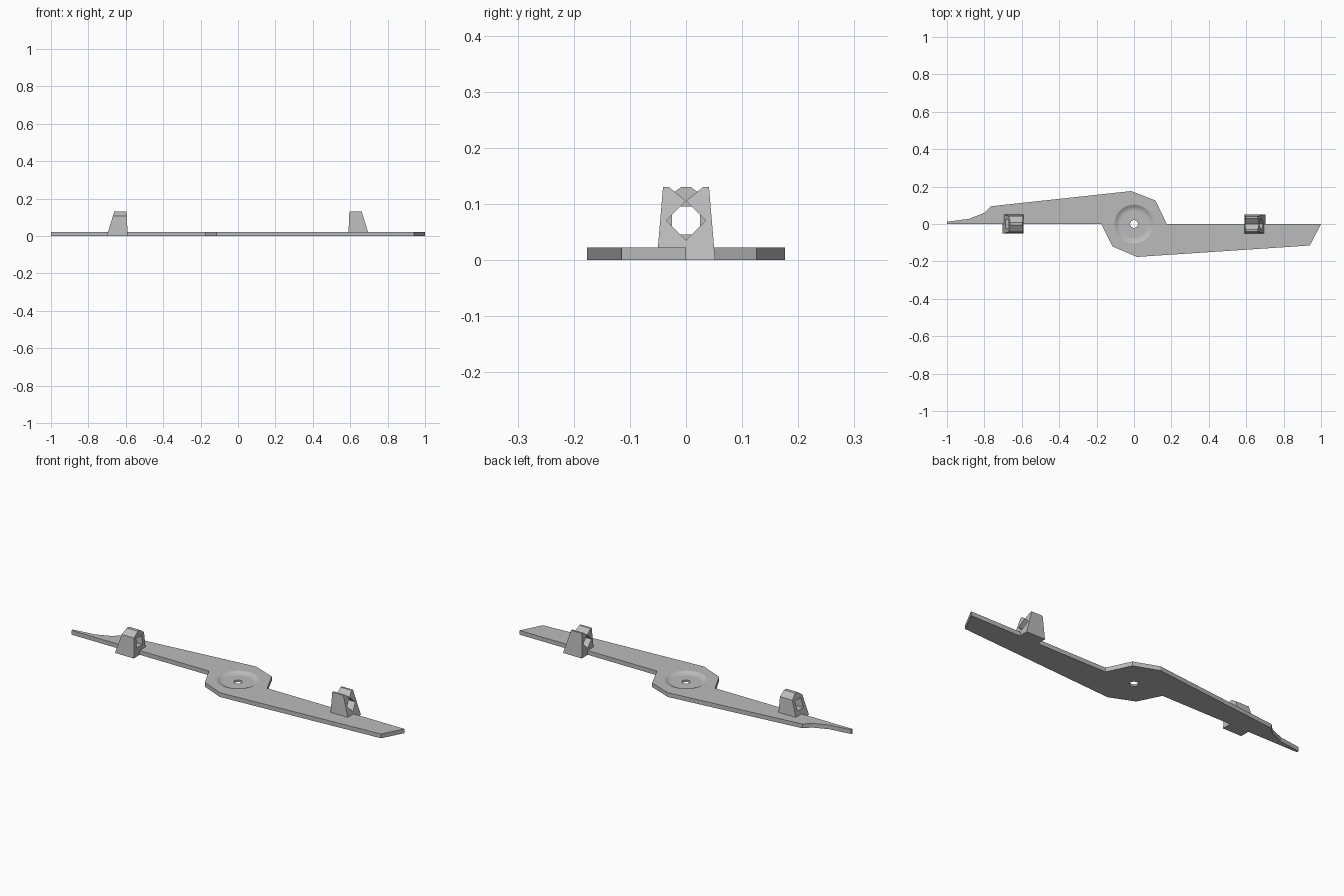
import bpy, bmesh, math
from mathutils import Vector

cube = bpy.data.objects.get("Cube")
if cube:
    bpy.data.objects.remove(cube, do_unlink=True)

grey = bpy.data.materials.new("plain grey")
grey.use_nodes = True
tone = (0.5, 0.5, 0.5, 1)
grey.diffuse_color = tone
grey.node_tree.nodes["Principled BSDF"].inputs["Base Color"].default_value = tone


def finish(name, bm):
    bmesh.ops.recalc_face_normals(bm, faces=bm.faces)
    mesh = bpy.data.meshes.new(name)
    bm.to_mesh(mesh)
    bm.free()
    mesh.materials.append(grey)
    obj = bpy.data.objects.new(name, mesh)
    bpy.context.collection.objects.link(obj)
    return obj


def prism(name, start, end):
    """Solid between two matching polygons."""
    bm = bmesh.new()
    a = [bm.verts.new(p) for p in start]
    b = [bm.verts.new(p) for p in end]
    bm.faces.new(a)
    bm.faces.new(b)
    for i in range(len(a)):
        j = (i + 1) % len(a)
        bm.faces.new((a[i], a[j], b[j], b[i]))
    return finish(name, bm)


def lathe(name, profile, steps=48):
    """Closed solid turned about the z axis."""
    bm = bmesh.new()
    rings = [[bm.verts.new((r * math.cos(t), r * math.sin(t), z))
              for t in (math.tau * k / steps for k in range(steps))]
             for r, z in profile]
    for low, high in zip(rings, rings[1:]):
        for i in range(steps):
            j = (i + 1) % steps
            bm.faces.new((low[i], low[j], high[j], high[i]))
    bm.faces.new(rings[0])
    bm.faces.new(rings[-1])
    return finish(name, bm)


def cut(target, cutter):
    mod = target.modifiers.new("cut", 'BOOLEAN')
    mod.operation = 'DIFFERENCE'
    mod.solver = 'EXACT'
    mod.object = cutter
    bpy.context.view_layer.objects.active = target
    bpy.ops.object.modifier_apply(modifier=mod.name)
    bpy.data.objects.remove(cutter, do_unlink=True)


# Flat blade with two offset arms
THICK = 0.023
outline = [(-1, 0), (-1, 0.012), (-0.88, 0.028), (-0.8, 0.06), (-0.765, 0.095),
           (-0.015, 0.176), (0.115, 0.126), (0.175, 0), (1, 0), (0.94, -0.115),
           (0.015, -0.176), (-0.115, -0.12), (-0.175, 0)]
blade = prism("blade", [(x, y, 0) for x, y in outline],
              [(x, y, THICK) for x, y in outline])

# Shallow dish and pivot hole in the hub
cut(blade, lathe("dish_cutter", [(0.074, 0.011), (0.082, 0.012), (0.09, 0.015),
                                 (0.098, 0.02), (0.104, THICK), (0.104, 0.05)]))
cut(blade, lathe("pivot_cutter", [(0.021, -0.02), (0.021, 0.05)], 24))
for face in blade.data.polygons:
    if 0.05 < face.center.xy.length < 0.105 and 0.1 < face.normal.z < 0.999:
        face.use_smooth = True


# Upright sights: a section across the blade, with the outer face leaning inward
def sight(name, side, section, hole_angle):
    def inner(z):
        return 0.59 + 0.04 * z

    def outer(z):
        return 0.702 - 0.31 * z

    half = [(side * inner(z), y, z) for y, z in section]
    far = [(side * outer(z), y, z) for y, z in section]
    post = prism(name, half, far)
    square = [(0.0354 * math.cos(hole_angle + k * math.pi / 2),
               0.0708 + 0.0354 * math.sin(hole_angle + k * math.pi / 2))
              for k in range(4)]
    cut(post, prism("hole_cutter", [(side * 0.5, y, z) for y, z in square],
                    [(side * 0.8, y, z) for y, z in square]))


def mirrored(points):
    return points + [(-y, z) for y, z in reversed(points) if y]


sight("notched_sight", 1, mirrored(
    [(0.052, 0), (0.041, 0.13), (0.03, 0.13), (0, 0.1055)]), 0)
sight("chamfered_sight", -1, mirrored(
    [(0.052, 0), (0.0425, 0.106), (0.009, 0.13)]), math.pi / 4)
